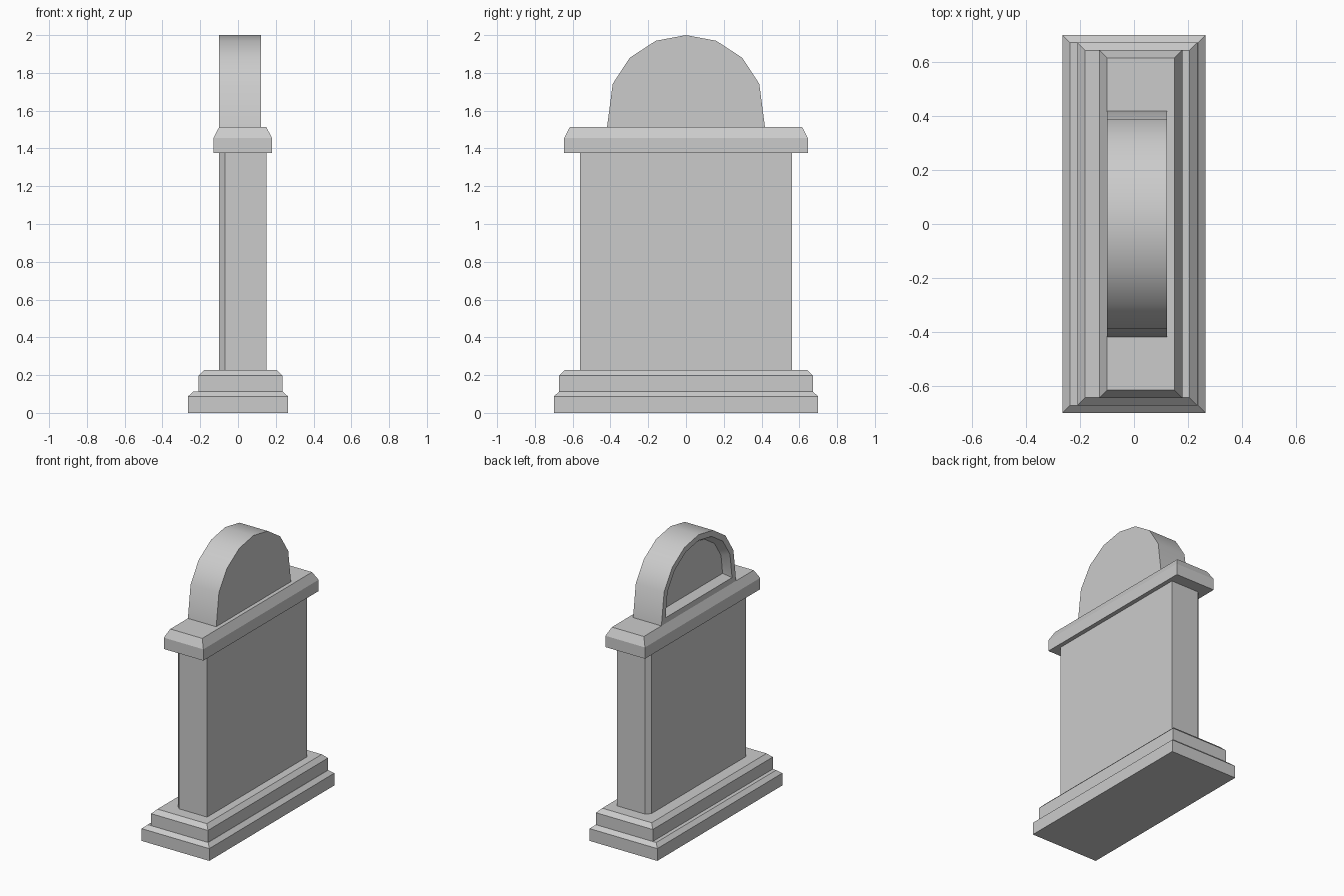
import bpy
import bmesh
import math

cube = bpy.data.objects.get("Cube")
if cube:
    bpy.data.objects.remove(cube, do_unlink=True)

stone = bpy.data.materials.new("grey_stone")
stone.use_nodes = True
GREY = (0.6, 0.6, 0.6, 1.0)
stone.diffuse_color = GREY
stone.node_tree.nodes["Principled BSDF"].inputs["Base Color"].default_value = GREY


def finish(name, bm):
    bmesh.ops.recalc_face_normals(bm, faces=bm.faces)
    mesh = bpy.data.meshes.new(name)
    bm.to_mesh(mesh)
    bm.free()
    mesh.materials.append(stone)
    obj = bpy.data.objects.new(name, mesh)
    bpy.context.collection.objects.link(obj)
    return obj


def prism(points, offset):
    """Extrude a closed outline along an offset."""
    bm = bmesh.new()
    face = bm.faces.new([bm.verts.new(p) for p in points])
    result = bmesh.ops.extrude_face_region(bm, geom=[face], use_keep_orig=True)
    verts = [v for v in result["geom"] if isinstance(v, bmesh.types.BMVert)]
    bmesh.ops.translate(bm, verts=verts, vec=offset)
    bmesh.ops.recalc_face_normals(bm, faces=bm.faces)
    return bm


def slab(name, x0, x1, half_y, z0, z_edge, z1, inset):
    """Rectangular slab with a chamfered upper edge."""
    rings = [(z0, 0), (z_edge, 0), (z1, inset)]
    bm = bmesh.new()
    loops = []
    for z, i in rings:
        corners = [(x0 + i, i - half_y), (x1 - i, i - half_y),
                   (x1 - i, half_y - i), (x0 + i, half_y - i)]
        loops.append([bm.verts.new((x, y, z)) for x, y in corners])
    for low, high in zip(loops, loops[1:]):
        for k in range(4):
            n = (k + 1) % 4
            bm.faces.new((low[k], low[n], high[n], high[k]))
    bm.faces.new(loops[0])
    bm.faces.new(loops[-1])
    return finish(name, bm)


# Stepped base and overhanging cap
slab("lower_plinth", -0.265, 0.265, 0.70, 0, 0.087, 0.112, 0.028)
slab("upper_plinth", -0.21, 0.235, 0.672, 0.112, 0.197, 0.226, 0.029)
slab("cap_slab", -0.13, 0.18, 0.645, 1.375, 1.455, 1.513, 0.03)

# Main slab, chamfered on the two upright edges of its left-hand face
outline = [(0.15, -0.56), (0.15, 0.56), (-0.07, 0.56), (-0.10, 0.53),
           (-0.10, -0.53), (-0.07, -0.56)]
finish("body", prism([(x, y, 0.226) for x, y in outline], (0, 0, 1.149)))

# Arched top with a framed recess on one face
half = [(0.418, 1.513), (0.388, 1.742), (0.298, 1.88), (0.16, 1.97)]
arch = half + [(0, 2.0)] + [(-y, z) for y, z in reversed(half)]
bm = prism([(-0.10, y, z) for y, z in arch], (0.222, 0, 0))
panel = min(bm.faces, key=lambda f: f.calc_center_median().x)
bmesh.ops.inset_region(bm, faces=[panel], thickness=0.04, use_even_offset=True)
bmesh.ops.inset_region(bm, faces=[panel], thickness=0.03, depth=-0.05,
                       use_even_offset=True)
top = finish("arched_top", bm)
bpy.ops.object.select_all(action="DESELECT")
top.select_set(True)
bpy.context.view_layer.objects.active = top
bpy.ops.object.shade_smooth_by_angle(angle=math.radians(35))
